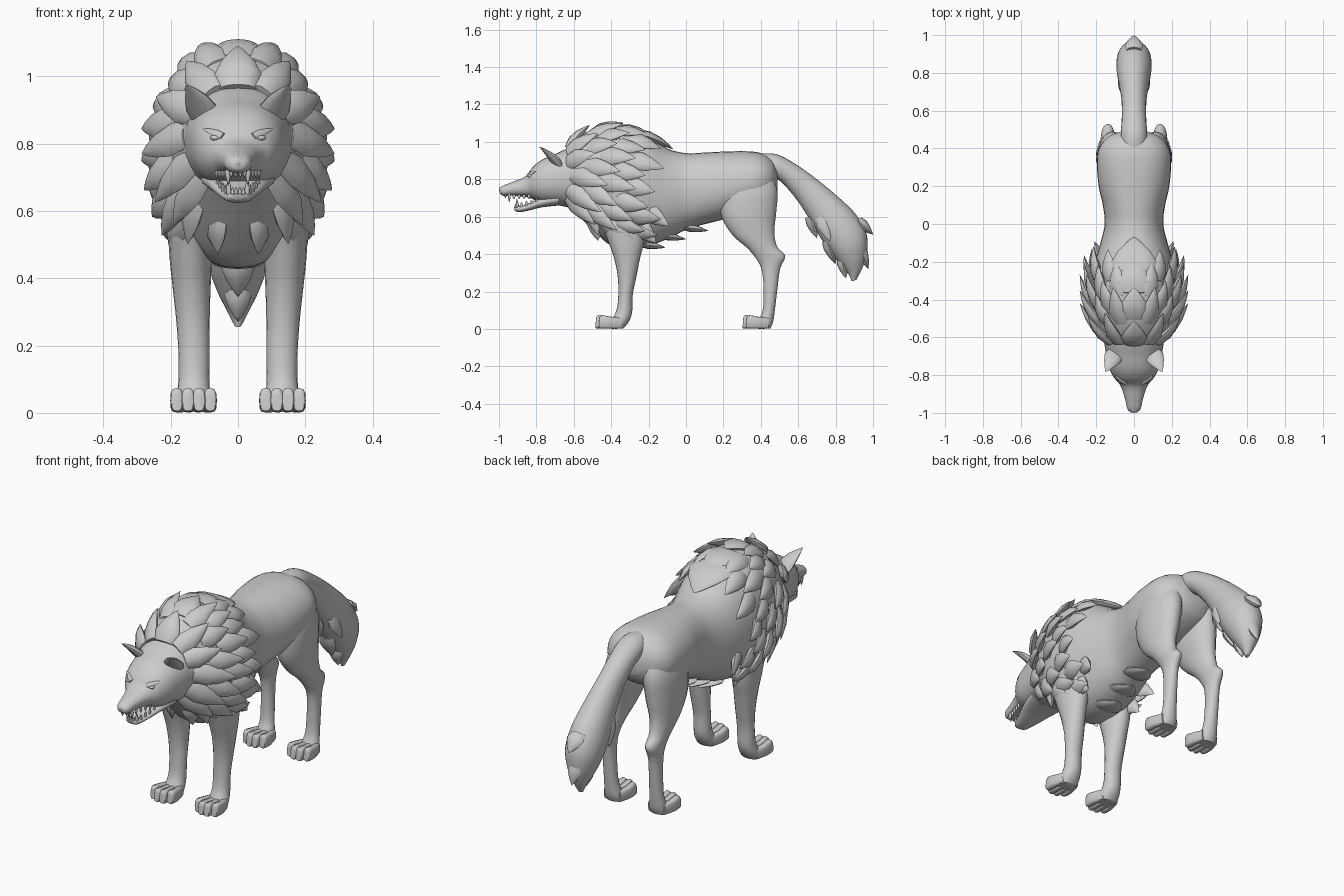
import bpy, bmesh, math, random
from mathutils import Vector

random.seed(4)


def finish(name, bm, mirror=False, angle=50):
    bmesh.ops.recalc_face_normals(bm, faces=bm.faces)
    me = bpy.data.meshes.new(name)
    bm.to_mesh(me)
    bm.free()
    ob = bpy.data.objects.new(name, me)
    bpy.context.collection.objects.link(ob)
    if mirror:
        ob.modifiers.new("mirror", 'MIRROR')
    bpy.ops.object.select_all(action='DESELECT')
    ob.select_set(True)
    bpy.context.view_layer.objects.active = ob
    bpy.ops.object.shade_smooth_by_angle(angle=math.radians(angle))
    return ob


def spline(rows, steps):
    """Catmull-Rom interpolation of whole rows."""
    out = []
    for i in range(len(rows) - 1):
        a, b, c, d = rows[max(i - 1, 0)], rows[i], rows[i + 1], rows[min(i + 2, len(rows) - 1)]
        for s in range(steps):
            t = s / steps
            out.append([0.5 * (2*q + (r - p)*t + (2*p - 5*q + 4*r - u)*t*t + (3*q - p - 3*r + u)*t**3)
                        for p, q, r, u in zip(a, b, c, d)])
    return out + [list(rows[-1])]


def ring_point(row, a, e):
    """Superellipse between two (y, z) points, with half width and x centre."""
    y1, z1, y2, z2, hw, xc = row
    c, s = math.cos(a), math.sin(a)
    c = math.copysign(abs(c) ** (2 / e), c)
    s = math.copysign(abs(s) ** (2 / e), s)
    return Vector((xc + hw * c, (y1 + y2) / 2 + (y1 - y2) / 2 * s, (z1 + z2) / 2 + (z1 - z2) / 2 * s))


def loft(bm, rows, n=24, e=2.0, steps=4):
    rings = [[bm.verts.new(ring_point(r, 2 * math.pi * k / n, e)) for k in range(n)]
             for r in spline(rows, steps)]
    for a, b in zip(rings, rings[1:]):
        for k in range(n):
            bm.faces.new((a[k], a[(k + 1) % n], b[(k + 1) % n], b[k]))
    bm.faces.new(rings[0])
    bm.faces.new(rings[-1])


def tuft(bm, base, tip, normal, w, t, bulge=0.0, n=8):
    """Flat pointed lock of fur, also used for ears and teeth."""
    base, tip, normal = Vector(base), Vector(tip), Vector(normal).normalized()
    d = tip - base
    side = d.cross(normal).normalized()
    nn = side.cross(d).normalized()
    rings = []
    for f, k in ((0, .8), (.3, 1), (.6, .72), (.85, .32)):
        c = base + d * f + nn * bulge * math.sin(math.pi * f)
        rings.append([bm.verts.new(c + side * (w * k * math.cos(2 * math.pi * j / n))
                                   + nn * (t * k * math.sin(2 * math.pi * j / n))) for j in range(n)])
    end = bm.verts.new(tip)
    for a, b in zip(rings, rings[1:]):
        for j in range(n):
            bm.faces.new((a[j], a[(j + 1) % n], b[(j + 1) % n], b[j]))
    for j in range(n):
        bm.faces.new((rings[-1][j], rings[-1][(j + 1) % n], end))
    bm.faces.new(rings[0])


def ball(bm, centre, scale):
    res = bmesh.ops.create_uvsphere(bm, u_segments=12, v_segments=8, radius=1)
    for v in res["verts"]:
        v.co = Vector(centre) + Vector([a * b for a, b in zip(v.co, scale)])


# Torso: y, top, bottom, half width
profile = [(-.63, .98, .66, .155), (-.57, 1.03, .60, .18), (-.5, 1.065, .53, .205), (-.4, 1.085, .445, .222),
           (-.3, 1.075, .43, .222), (-.2, 1.035, .445, .205), (-.1, .965, .48, .178), (0, .94, .53, .155),
           (.1, .943, .56, .165), (.2, .948, .585, .187), (.32, .95, .62, .197), (.4, .94, .65, .185),
           (.46, .905, .69, .14), (.49, .85, .74, .07)]
torso_rows = [(y, t, y, b, w, 0) for y, t, b, w in profile]
bm = bmesh.new()
loft(bm, torso_rows, 32, 2.15)
finish("torso", bm)
fine = spline(torso_rows, 6)


def surface(y, deg):
    row = min(fine, key=lambda r: abs(r[0] - y))
    p = ring_point(row, math.radians(deg), 2.15)
    n = Vector((math.cos(math.radians(deg)), 0, .7 * math.sin(math.radians(deg)))).normalized()
    return p, n


# Mane: staggered rows of locks sweeping backwards
bm = bmesh.new()
for i, y in enumerate((-.62, -.54, -.46, -.38, -.30)):
    angles = (70, 42, 14, -12, -36) if i % 2 else (56, 28, 2, -24, -44)
    for deg in angles:
        yy = y + random.uniform(-.02, .02)
        length = random.uniform(.15, .19)
        p, n = surface(yy, deg)
        q, m = surface(yy + length, deg - 2)
        lift = (.035 if deg > 35 else .06) + random.uniform(-.01, .012)
        tuft(bm, p - n * .015, q + m * lift, n, .052, .024, .012)
# chest and elbow locks
for b, t in (((.07, -.5, .60), (.06, -.47, .47)), ((.13, -.52, .66), (.15, -.47, .50)),
             ((.15, -.26, .56), (.17, -.16, .46)), ((.16, -.22, .64), (.21, -.09, .55))):
    tuft(bm, b, t, (.6, -.5, 0) if b[1] < -.4 else (1, 0, -.3), .05, .025)
finish("mane_locks", bm, True)

# Centre-line cape locks and belly fur
bm = bmesh.new()
for y, length, w, lift in ((-.65, .14, .07, .03), (-.5, .17, .08, .02), (-.36, .18, .10, .01), (-.26, .2, .12, .008)):
    p, n = surface(y, 90)
    q, m = surface(y + length, 90)
    tuft(bm, p - n * .02, q + n * lift, n, w, .03, .012, 12)
for y, z in ((-.24, .455), (-.13, .50), (-.01, .545)):
    tuft(bm, (0, y, z), (0, y + .13, z - .02), (0, 0, -1), .08, .022, 0, 12)
finish("cape_and_belly_fur", bm)

# Head with upper muzzle
bm = bmesh.new()
loft(bm, [(-.5, 1.0, -.48, .58, .17, 0), (-.62, .97, -.60, .64, .16, 0), (-.70, .935, -.68, .66, .147, 0),
          (-.77, .905, -.76, .67, .13, 0), (-.82, .865, -.81, .69, .105, 0), (-.86, .815, -.85, .704, .072, 0),
          (-.93, .785, -.92, .712, .048, 0), (-.98, .765, -.975, .712, .036, 0), (-.998, .748, -.995, .722, .018, 0)],
     28, 2.2)
finish("head", bm)
bm = bmesh.new()
loft(bm, [(-.68, .73, -.68, .66, .11, 0), (-.78, .70, -.77, .65, .085, 0), (-.85, .668, -.845, .632, .056, 0),
          (-.90, .657, -.895, .624, .038, 0), (-.92, .65, -.917, .634, .018, 0)], 20, 2.4)
finish("lower_jaw", bm)
bm = bmesh.new()
ball(bm, (0, -.978, .744), (.025, .022, .02))
finish("nose", bm)

# Eyes with brows
bm = bmesh.new()
ball(bm, (.066, -.833, .817), (.017, .014, .009))
tuft(bm, (.045, -.845, .822), (.105, -.80, .845), (.2, -.7, .6), .014, .009)
finish("eyes", bm, True)

# Ears
bm = bmesh.new()
tuft(bm, (.09, -.67, .86), (.15, -.785, .975), (.3, -.8, -.6), .052, .022, -.01, 12)
finish("ears", bm, True)

# Teeth
bm = bmesh.new()
tuft(bm, (.030, -.945, .725), (.029, -.945, .675), (0, 1, 0), .008, .008)
tuft(bm, (.027, -.90, .645), (.028, -.905, .698), (0, 1, 0), .008, .008)
for k in range(4):
    y = -.92 + .027 * k
    tuft(bm, (.036 + .009 * k, y, .72), (.036 + .009 * k, y, .693), (1, 0, 0), .009, .006)
    tuft(bm, (.036 + .008 * k, y + .04, .65 + .008 * k), (.037 + .008 * k, y + .04, .68 + .006 * k), (1, 0, 0), .009, .006)
for x in (.007, .02):
    tuft(bm, (x, -.965, .722), (x, -.965, .697), (0, 1, 0), .006, .006)
    tuft(bm, (x * .8, -.91, .645), (x * .8, -.912, .672), (0, 1, 0), .006, .006)
finish("teeth", bm, True)

# Legs: front point, back point, half width, x centre
bm = bmesh.new()
loft(bm, [(-.42, .74, -.2, .74, .065, .125), (-.45, .58, -.21, .58, .072, .135), (-.42, .48, -.225, .46, .064, .14),
          (-.385, .38, -.245, .38, .057, .138), (-.365, .28, -.265, .28, .05, .134), (-.362, .18, -.285, .18, .046, .131),
          (-.372, .1, -.288, .09, .046, .131), (-.40, .04, -.305, .04, .052, .132), (-.40, .002, -.335, .002, .05, .132)], 20)
finish("front_legs", bm, True)
bm = bmesh.new()
loft(bm, [(.20, .84, .43, .87, .06, .10), (.18, .72, .487, .75, .082, .112), (.19, .60, .482, .62, .077, .12),
          (.25, .50, .472, .52, .059, .13), (.33, .43, .487, .44, .045, .136), (.385, .36, .53, .39, .037, .138),
          (.408, .30, .503, .32, .033, .138), (.415, .20, .487, .20, .034, .137), (.41, .1, .475, .1, .038, .135),
          (.385, .04, .465, .035, .048, .133), (.39, .002, .45, .002, .046, .133)], 20)
finish("hind_legs", bm, True)

# Paws: four boxy toes each
bm = bmesh.new()
for front in (-.485, .302):
    for k in range(4):
        x = .132 + (k - 1.5) * .033
        y = front + (0 if k in (1, 2) else .018)
        loft(bm, [(y + .004, .055, y, .006, .015, x), (y + .014, .074, y + .01, .002, .0185, x),
                  (y + .06, .066, y + .06, .001, .0185, x), (y + .12, .06, y + .12, .001, .016, .132 + (x - .132) * .7)],
             12, 3.2, 2)
finish("paws", bm, True)

# Tail
bm = bmesh.new()
loft(bm, [(.38, .935, .42, .80, .07, 0), (.48, .935, .485, .80, .07, 0), (.58, .885, .53, .765, .065, 0),
          (.70, .80, .60, .68, .066, 0), (.82, .70, .67, .57, .08, 0), (.91, .61, .73, .47, .093, 0),
          (.965, .51, .785, .395, .09, 0), (.968, .41, .83, .34, .066, 0), (.945, .33, .87, .29, .035, 0),
          (.91, .262, .885, .255, .01, 0)], 24)
# tail locks
for b, t, w in (((0, .92, .58), (0, 1.0, .505), .05), ((0, .93, .44), (0, .975, .32), .045),
                ((0, .66, .60), (0, .70, .485), .04), ((0, .75, .47), (0, .80, .345), .05),
                ((0, .83, .38), (0, .855, .27), .04)):
    tuft(bm, b, t, (0, .8, .6), w, .03)
for s in (-1, 1):
    tuft(bm, (s * .06, .80, .58), (s * .075, .89, .42), (s, 0, 0), .05, .025)
    tuft(bm, (s * .055, .72, .60), (s * .08, .77, .47), (s, 0, 0), .04, .022)
finish("tail", bm)
